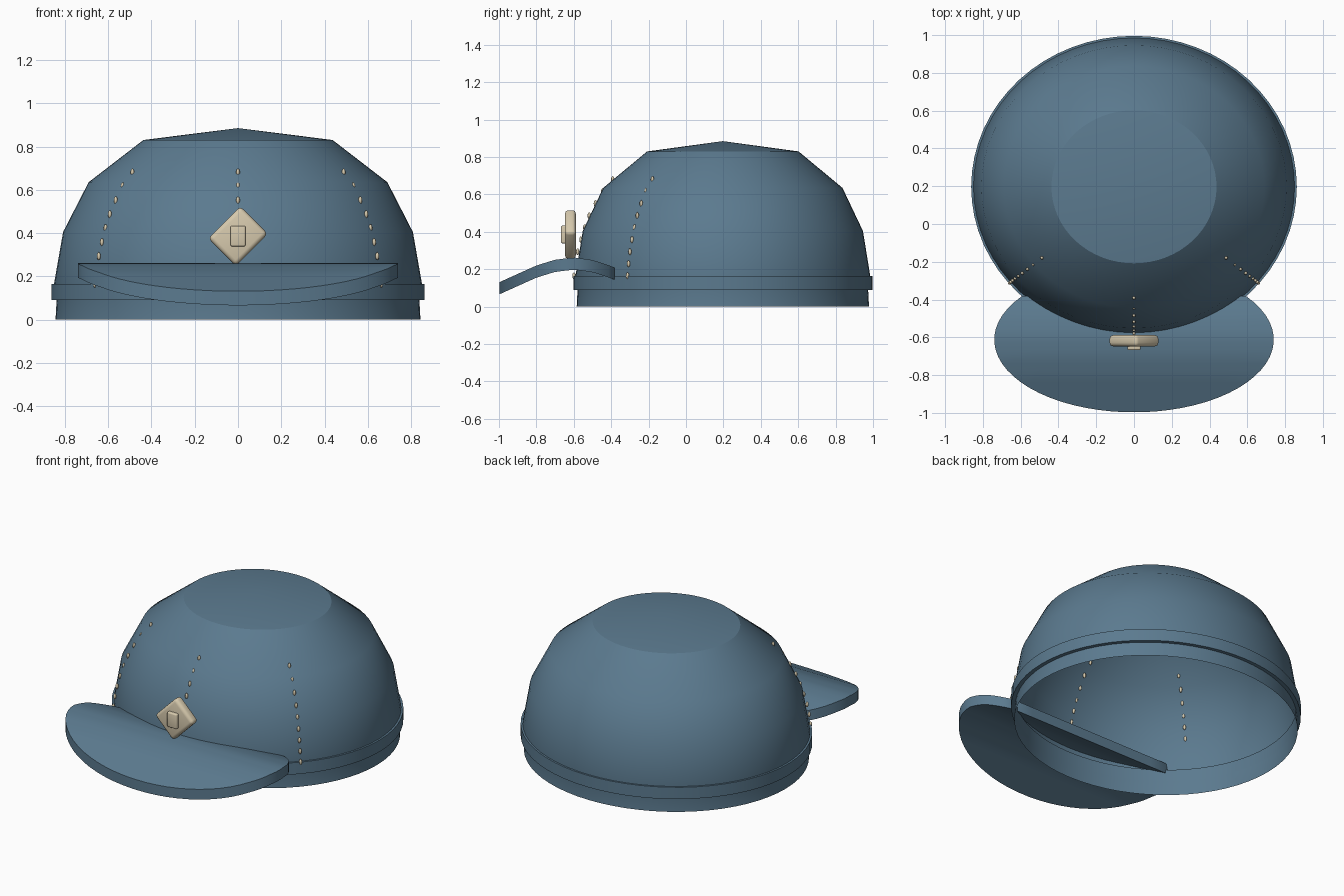
import bpy, bmesh
from math import sin, cos, pi, radians, sqrt

if "Cube" in bpy.data.objects:
    bpy.data.objects.remove(bpy.data.objects["Cube"])

def material(name, rgb):
    m = bpy.data.materials.new(name)
    m.diffuse_color = (*rgb, 1)
    m.use_nodes = True
    m.node_tree.nodes["Principled BSDF"].inputs["Base Color"].default_value = m.diffuse_color
    return m

BLUE = material("blue_cloth", (0.105, 0.195, 0.275))
CREAM = material("cream", (0.68, 0.59, 0.42))
CY, RATIO = 0.197, 0.927   # crown centre in y, depth / width

def finish(bm, name, mat, angle=30):
    bmesh.ops.recalc_face_normals(bm, faces=bm.faces)
    me = bpy.data.meshes.new(name)
    bm.to_mesh(me)
    bm.free()
    ob = bpy.data.objects.new(name, me)
    bpy.context.collection.objects.link(ob)
    me.materials.append(mat)
    bpy.ops.object.select_all(action='DESELECT')
    ob.select_set(True)
    bpy.context.view_layer.objects.active = ob
    bpy.ops.object.shade_smooth_by_angle(angle=radians(angle))
    return ob

def lathe(name, profile, closed=False, n=64):
    """Elliptical lathe around the crown axis; a radius of 0 makes a tip."""
    bm = bmesh.new()
    rings = []
    for r, z in profile:
        if r == 0:
            rings.append([bm.verts.new((0, CY, z))] * n)
        else:
            rings.append([bm.verts.new((r * cos(2 * pi * i / n),
                                        CY + RATIO * r * sin(2 * pi * i / n), z)) for i in range(n)])
    pairs = list(zip(rings, rings[1:])) + ([(rings[-1], rings[0])] if closed else [])
    for a, b in pairs:
        for i in range(n):
            j = (i + 1) % n
            bm.faces.new(list(dict.fromkeys((a[i], a[j], b[j], b[i]))))
    return finish(bm, name, BLUE)

# Crown: open shell with few rings in height
lathe("crown", [(0.843, 0), (0.838, 0.09), (0.85, 0.165), (0.808, 0.405),
                (0.69, 0.635), (0.437, 0.83), (0, 0.885)])

# Raised band around the base
lathe("band", [(0.862, 0.09), (0.862, 0.165), (0.838, 0.165), (0.838, 0.09)], closed=True)

# Brim: half-width follows an ellipse, height follows an arch in y
ARCH = [(-1.0, 0.13), (-0.9, 0.175), (-0.8, 0.22), (-0.7, 0.251),
        (-0.6, 0.263), (-0.5, 0.25), (-0.43, 0.227), (-0.37, 0.205)]

def arch(y):
    for (y0, z0), (y1, z1) in zip(ARCH, ARCH[1:]):
        if y <= y1:
            return z0 + (z1 - z0) * (y - y0) / (y1 - y0)
    return ARCH[-1][1]

bm = bmesh.new()
STEPS, COLS, THICK = 22, 8, 0.065
layers = []
for drop in (0, THICK):
    rows = []
    for s in range(STEPS + 1):
        t = 0.06 + (2.21 - 0.06) * s / STEPS
        y, w = -0.612 - 0.385 * cos(t), 0.74 * sin(t)
        rows.append([bm.verts.new((w * (2 * c / COLS - 1), y, arch(y) - drop))
                     for c in range(COLS + 1)])
    for a, b in zip(rows, rows[1:]):
        for c in range(COLS):
            bm.faces.new((a[c], a[c + 1], b[c + 1], b[c]))
    layers.append(rows)

def outline(rows):
    return (rows[0] + [r[-1] for r in rows[1:]] + rows[-1][-2::-1]
            + [r[0] for r in rows[-2:0:-1]])

top, low = outline(layers[0]), outline(layers[1])
for i in range(len(top)):
    j = (i + 1) % len(top)
    bm.faces.new((top[i], top[j], low[j], low[i]))
finish(bm, "brim", BLUE, 40)

# Stitches: three columns of small beads running up the crown
FRACTION = [1.01, 1.0, 0.985, 0.963, 0.937, 0.907, 0.865, 0.815, 0.747]
bm = bmesh.new()
for ang in (-50.2, 0, 50.2):
    for k, f in enumerate(FRACTION):
        new = bmesh.ops.create_uvsphere(bm, u_segments=8, v_segments=6, radius=1)["verts"]
        x = 0.85 * f * sin(radians(ang))
        y = CY - 0.85 * RATIO * f * cos(radians(ang))
        bmesh.ops.scale(bm, vec=(0.009, 0.009, 0.018), verts=new)
        bmesh.ops.translate(bm, vec=(x, y, 0.165 + 0.0644 * k), verts=new)
finish(bm, "stitches", CREAM, 60)

# Badge: rounded plate turned on its corner, with a small raised centre
def plate(name, size, y, turn, bevel, z=0.386):
    bm = bmesh.new()
    bmesh.ops.create_cube(bm, size=1)
    bmesh.ops.scale(bm, vec=size, verts=bm.verts)
    bmesh.ops.bevel(bm, geom=bm.edges[:], offset=bevel, segments=3, profile=0.5, affect='EDGES')
    ob = finish(bm, name, CREAM)
    ob.location = (0, y, z)
    ob.rotation_euler = (0, radians(turn), 0)

plate("badge", (0.21, 0.06, 0.18), -0.618, -45, 0.02)
plate("badge_centre", (0.07, 0.03, 0.095), -0.653, 0, 0.008)
